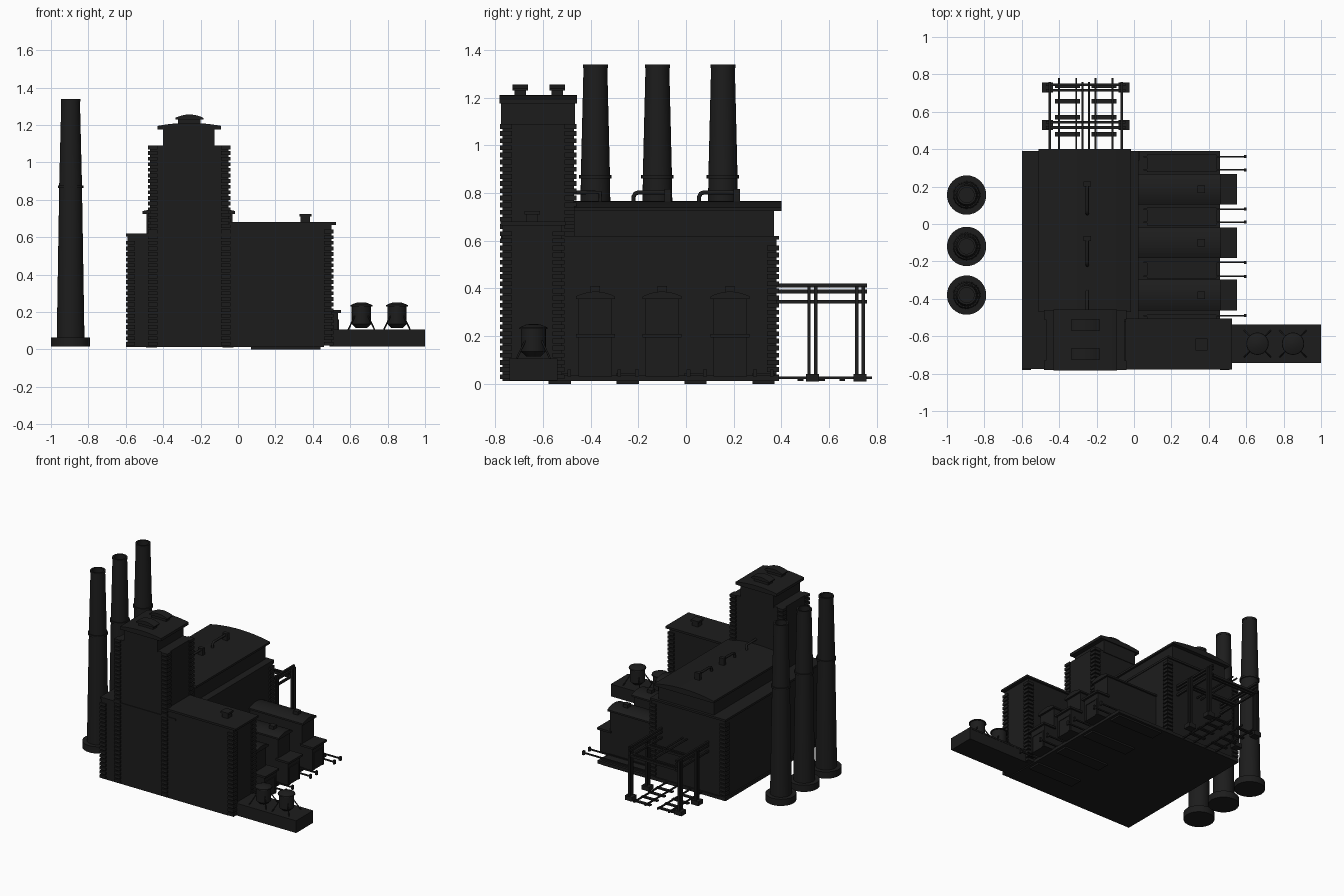
import bpy, bmesh, math
from mathutils import Vector, Matrix

if "Cube" in bpy.data.objects:
    bpy.data.objects.remove(bpy.data.objects["Cube"])

mat = bpy.data.materials.new("dark_paint")
mat.diffuse_color = (0.012, 0.012, 0.012, 1)
mat.use_nodes = True
mat.node_tree.nodes["Principled BSDF"].inputs["Base Color"].default_value = mat.diffuse_color


def finish(name, bm, smooth=False):
    bmesh.ops.recalc_face_normals(bm, faces=bm.faces)
    me = bpy.data.meshes.new(name)
    bm.to_mesh(me)
    bm.free()
    me.materials.append(mat)
    ob = bpy.data.objects.new(name, me)
    bpy.context.collection.objects.link(ob)
    if smooth:
        bpy.ops.object.select_all(action='DESELECT')
        ob.select_set(True)
        bpy.context.view_layer.objects.active = ob
        bpy.ops.object.shade_smooth_by_angle(angle=math.radians(40))
    return ob


def add_box(bm, x0, x1, y0, y1, z0, z1):
    m = Matrix.Translation(((x0 + x1) / 2, (y0 + y1) / 2, (z0 + z1) / 2)) @ \
        Matrix.Diagonal((x1 - x0, y1 - y0, z1 - z0, 1))
    bmesh.ops.create_cube(bm, size=1, matrix=m)


def boxes(name, *dims):
    bm = bmesh.new()
    for d in dims:
        add_box(bm, *d)
    return finish(name, bm)


def lathe(name, x, y, profile, n=32):
    bm = bmesh.new()
    rings = []
    for r, z in profile:
        rings.append([bm.verts.new((x + r * math.cos(2 * math.pi * i / n),
                                    y + r * math.sin(2 * math.pi * i / n), z)) for i in range(n)])
    for a, b in zip(rings, rings[1:]):
        for i in range(n):
            bm.faces.new((a[i], a[(i + 1) % n], b[(i + 1) % n], b[i]))
    bm.faces.new(rings[0])
    bm.faces.new(rings[-1])
    return finish(name, bm, True)


def arch_roof(name, x0, x1, y0, y1, z0, edge, rise, along='Y', n=12):
    """Slab with a gently arched top, running along the chosen axis."""
    bm = bmesh.new()
    a0, a1, b0, b1 = (x0, x1, y0, y1) if along == 'Y' else (y0, y1, x0, x1)
    prof = [(a0, z0)]
    prof += [(a0 + (a1 - a0) * i / n, z0 + edge + rise * (1 - (2 * i / n - 1) ** 2)) for i in range(n + 1)]
    prof += [(a1, z0)]
    ends = []
    for b in (b0, b1):
        ends.append([bm.verts.new((a, b, z) if along == 'Y' else (b, a, z)) for a, z in prof])
    bm.faces.new(ends[0])
    bm.faces.new(ends[1])
    k = len(prof)
    for i in range(k):
        bm.faces.new((ends[0][i], ends[0][(i + 1) % k], ends[1][(i + 1) % k], ends[1][i]))
    return finish(name, bm)


def quoins(name, corners, z0, z1, s=0.04, out=0.01, pitch=0.03):
    """Stacked corner blocks; each corner is x, y and its inward signs."""
    bm = bmesh.new()
    for x, y, sx, sy in corners:
        z = z0
        while z + 0.02 <= z1 + 1e-4:
            xs = sorted((x - sx * out, x + sx * s))
            ys = sorted((y - sy * out, y + sy * s))
            add_box(bm, xs[0], xs[1], ys[0], ys[1], z, z + 0.02)
            z += pitch
    return finish(name, bm)


def tube(name, pts, r):
    cu = bpy.data.curves.new(name, 'CURVE')
    cu.dimensions = '3D'
    cu.bevel_depth = r
    cu.bevel_resolution = 2
    cu.use_fill_caps = True
    sp = cu.splines.new('POLY')
    sp.points.add(len(pts) - 1)
    for p, c in zip(sp.points, pts):
        p.co = (*c, 1)
    cu.materials.append(mat)
    ob = bpy.data.objects.new(name, cu)
    bpy.context.collection.objects.link(ob)
    return ob


# Foundation and track pads
boxes("foundation", (-0.6, 0.46, -0.77, 0.39, 0.012, 0.035))
boxes("track_pads", *[(0.07, 0.44, y - 0.047, y + 0.047, 0, 0.045) for y in (-0.53, -0.245, 0.04, 0.325)])
for y in (0.36, 0.29, 0.08, 0.01, -0.205, -0.28, -0.49):
    boxes("side_rail", (0.05, 0.6, y - 0.004, y + 0.004, 0.04, 0.05),
          (0.588, 0.602, y - 0.008, y + 0.008, 0.03, 0.06))

# Chimneys
for y in (0.155, -0.12, -0.38):
    lathe("chimney", -0.895, y, [
        (0.105, 0.015), (0.105, 0.065), (0.074, 0.065), (0.061, 0.862), (0.068, 0.862),
        (0.068, 0.876), (0.061, 0.876), (0.05, 1.325), (0.052, 1.325), (0.052, 1.34),
        (0.04, 1.34), (0.04, 1.25)])

# Main block with corner blocks
boxes("main_block", (-0.59, 0.02, -0.77, 0.38, 0.02, 0.615))
boxes("main_block_coping", (-0.6, 0.025, -0.775, 0.39, 0.605, 0.62))
quoins("main_corner_blocks", [(-0.59, -0.77, 1, 1), (-0.59, 0.38, 1, -1), (0.02, 0.38, -1, -1)], 0.02, 0.605)

# Boiler hall on top
boxes("boiler_hall", (-0.49, -0.03, -0.47, 0.37, 0.6, 0.735))
arch_roof("boiler_hall_roof", -0.51, -0.015, -0.47, 0.4, 0.725, 0.015, 0.026)
for y0, y1 in ((-0.22, -0.08), (0.055, 0.21)):
    tube("roof_pipe", [(-0.25, y0, 0.74), (-0.25, y0, 0.785), (-0.25, y0 + 0.007, 0.798),
                       (-0.25, y0 + 0.02, 0.803), (-0.25, y1, 0.803)], 0.009)
    boxes("roof_pipe_box", (-0.27, -0.23, y1 - 0.01, y1 + 0.017, 0.74, 0.817))
tube("tower_pipe", [(-0.25, -0.47, 0.803), (-0.25, -0.36, 0.803), (-0.25, -0.36, 0.74)], 0.009)

# Tower
boxes("tower", (-0.47, -0.05, -0.77, -0.47, 0.02, 1.09))
quoins("tower_corner_blocks", [(-0.47, -0.77, 1, 1), (-0.05, -0.77, -1, 1),
                               (-0.47, -0.47, 1, -1), (-0.05, -0.47, -1, -1)], 0.02, 1.095)
boxes("tower_upper", (-0.4, -0.125, -0.775, -0.465, 1.08, 1.18))
arch_roof("tower_roof", -0.43, -0.09, -0.783, -0.457, 1.175, 0.02, 0.016)
for y in (-0.695, -0.54):
    boxes("tower_vent", (-0.32, -0.2, y - 0.024, y + 0.024, 1.19, 1.235))
    arch_roof("tower_vent_cap", -0.335, -0.185, y - 0.033, y + 0.033, 1.23, 0.008, 0.018)

# Front right building
boxes("office_block", (-0.06, 0.5, -0.77, -0.52, 0.02, 0.67))
quoins("office_corner_blocks", [(0.5, -0.77, -1, 1), (0.5, -0.52, -1, -1)], 0.02, 0.66)
boxes("office_roof", (-0.045, 0.525, -0.778, -0.505, 0.665, 0.68))
boxes("office_vent", (0.335, 0.385, -0.67, -0.62, 0.675, 0.715), (0.328, 0.392, -0.677, -0.613, 0.71, 0.724))

# Three side bays with porches
for y in (0.185, -0.1, -0.38):
    boxes("bay", (0.0, 0.45, y - 0.07, y + 0.07, 0.03, 0.36))
    arch_roof("bay_roof", 0.0, 0.465, y - 0.082, y + 0.082, 0.355, 0.012, 0.02, 'X')
    boxes("bay_vent", (0.34, 0.38, y - 0.02, y + 0.02, 0.36, 0.41))
    boxes("bay_porch", (0.44, 0.535, y - 0.07, y + 0.07, 0.03, 0.2))
    boxes("bay_porch_roof", (0.44, 0.55, y - 0.082, y + 0.082, 0.195, 0.21))
    boxes("bay_door_frame", (0.53, 0.54, y - 0.06, y - 0.05, 0.03, 0.15),
          (0.53, 0.54, y + 0.05, y + 0.06, 0.03, 0.15), (0.53, 0.54, y - 0.06, y + 0.06, 0.15, 0.16))

# Tank platform and tanks on splayed legs
boxes("tank_platform", (0.49, 1.0, -0.74, -0.54, 0.015, 0.095), (0.49, 1.0, -0.742, -0.538, 0.095, 0.107))
for x in (0.66, 0.85):
    lathe("tank", x, -0.64, [(0.03, 0.115), (0.052, 0.135), (0.052, 0.23), (0.06, 0.23), (0.058, 0.237),
                             (0.03, 0.249), (0.004, 0.252)], 24)
    for i in range(4):
        a = math.pi / 4 + i * math.pi / 2
        c, s = math.cos(a), math.sin(a)
        tube("tank_leg", [(x + 0.05 * c, -0.64 + 0.05 * s, 0.18), (x + 0.1 * c, -0.64 + 0.1 * s, 0.104)], 0.004)

# Rear pipe rack: footings, paired posts, cross beams, long beams
for y in (0.53, 0.73):
    for x in (-0.462, -0.053):
        boxes("rack_footing", (x - 0.03, x + 0.03, y - 0.027, y + 0.027, 0.01, 0.042))
        boxes("rack_posts", *[(x - 0.008, x + 0.008, y + d - 0.007, y + d + 0.007, 0.03, 0.41)
                              for d in (-0.014, 0.014)])
    boxes("rack_cross_beam", *[(-0.47, -0.045, y + d - 0.007, y + d + 0.007, 0.336, 0.352)
                               for d in (-0.014, 0.014)])
boxes("rack_long_beams", *[(x - 0.007, x + 0.007, 0.37, 0.76, z, z + 0.015)
                           for x in (-0.45, -0.065) for z in (0.337, 0.38, 0.405)])
for x in (-0.275, -0.24):
    tube("rack_pipe", [(x, 0.37, 0.387), (x, 0.76, 0.387)], 0.006)

# Rear tracks with sleepers
for xc in (-0.355, -0.16):
    boxes("track_rails", *[(xc + d - 0.005, xc + d + 0.005, 0.38, 0.78, 0.02, 0.03) for d in (-0.046, 0.046)])
    boxes("track_sleepers", *[(xc - 0.067, xc + 0.067, y - 0.012, y + 0.012, 0.012, 0.021)
                              for y in (0.48, 0.57, 0.655, 0.74)])
